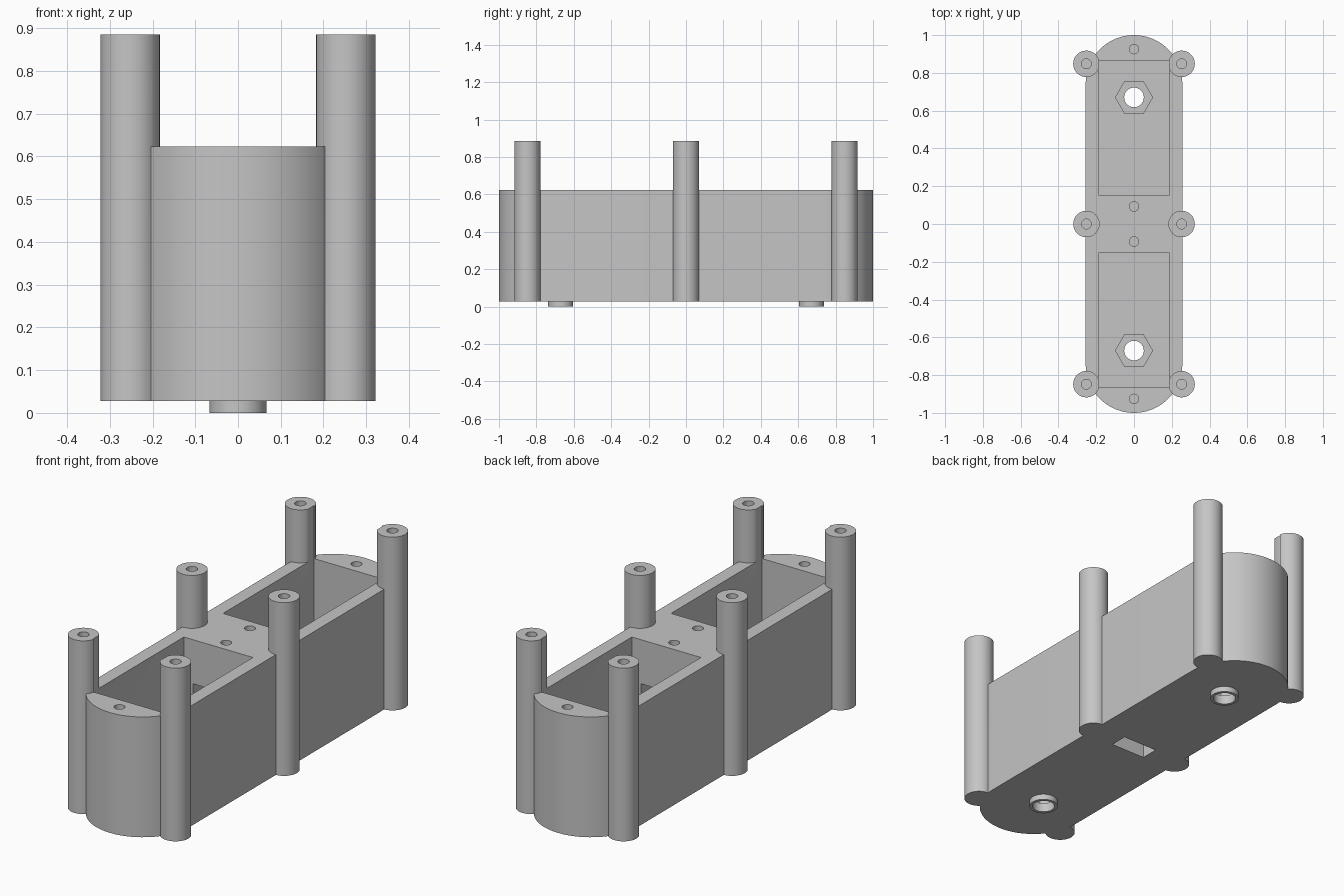
import bpy, bmesh
from math import pi, cos, sin

cube = bpy.data.objects.get("Cube")
if cube:
    bpy.data.objects.remove(cube, do_unlink=True)

BASE, DECK, TOP, FLOOR = 0.028, 0.623, 0.885, 0.1
HALF_W, POST_X, POST_Y = 0.256, 0.252, 0.848
BOLT_Y = 0.67

grey = bpy.data.materials.new("plain grey")
grey.use_nodes = True
colour = (0.56, 0.56, 0.56, 1)
grey.diffuse_color = colour
grey.node_tree.nodes["Principled BSDF"].inputs["Base Color"].default_value = colour


def prism(name, outline, z0, z1):
    """Extrude a flat outline from z0 to z1."""
    bm = bmesh.new()
    face = bm.faces.new([bm.verts.new((x, y, z0)) for x, y in outline])
    top = bmesh.ops.extrude_face_region(bm, geom=[face])["geom"]
    moved = [v for v in top if isinstance(v, bmesh.types.BMVert)]
    bmesh.ops.translate(bm, verts=moved, vec=(0, 0, z1 - z0))
    bmesh.ops.recalc_face_normals(bm, faces=bm.faces)
    mesh = bpy.data.meshes.new(name)
    bm.to_mesh(mesh)
    bm.free()
    mesh.materials.append(grey)
    obj = bpy.data.objects.new(name, mesh)
    bpy.context.collection.objects.link(obj)
    return obj


def ring(x, y, r, n=32):
    return [(x + r * cos(2 * pi * i / n), y + r * sin(2 * pi * i / n)) for i in range(n)]


def box(x0, x1, y0, y1):
    return [(x0, y0), (x1, y0), (x1, y1), (x0, y1)]


def combine(target, tool, operation):
    """Apply a boolean and drop the tool."""
    mod = target.modifiers.new("shape", "BOOLEAN")
    mod.operation, mod.object, mod.solver = operation, tool, "EXACT"
    bpy.context.view_layer.objects.active = target
    bpy.ops.object.modifier_apply(modifier=mod.name)
    bpy.data.objects.remove(tool, do_unlink=True)


def add(outline, z0, z1):
    combine(housing, prism("tool", outline, z0, z1), "UNION")


def cut(outline, z0, z1):
    combine(housing, prism("tool", outline, z0, z1), "DIFFERENCE")


# Body with round ends
n = 32
arc = [(HALF_W * cos(pi * i / n), 1 - HALF_W + HALF_W * sin(pi * i / n)) for i in range(n + 1)]
housing = prism("battery_housing", arc + [(-x, -y) for x, y in arc], BASE, DECK)

# Six posts along the sides, two bosses below
for x in (-POST_X, POST_X):
    for y in (-POST_Y, 0, POST_Y):
        add(ring(x, y, 0.07), BASE, TOP)
for side in (-1, 1):
    add(ring(0, side * BOLT_Y, 0.067), 0, 0.04)

# Pockets, nut recesses, bolt holes and deck screw holes
for side in (-1, 1):
    y0, y1 = sorted((side * 0.153, side * 0.863))
    cut(box(-0.189, 0.189, y0, y1), FLOOR, 1)
    cut(ring(0, side * BOLT_Y, 0.098, 6), 0.046, 0.2)
    cut(ring(0, side * BOLT_Y, 0.052), -0.1, 0.2)
    for y in (0.093, 0.926):
        cut(ring(0, side * y, 0.025, 24), DECK - 0.2, 1)

# Screw holes in the posts
for x in (-POST_X, POST_X):
    for y in (-POST_Y, 0, POST_Y):
        cut(ring(x, y, 0.026, 24), TOP - 0.25, 1)

# Passage between the pockets and the slot below it
cut(box(-0.14, 0.14, -0.2, 0.2), FLOOR, 0.405)
cut(box(-0.096, 0.096, -0.045, 0.045), -0.1, 0.2)

# Smooth round walls, sharp edges
bpy.ops.object.select_all(action="DESELECT")
housing.select_set(True)
bpy.context.view_layer.objects.active = housing
bpy.ops.object.shade_smooth_by_angle(angle=0.5)
